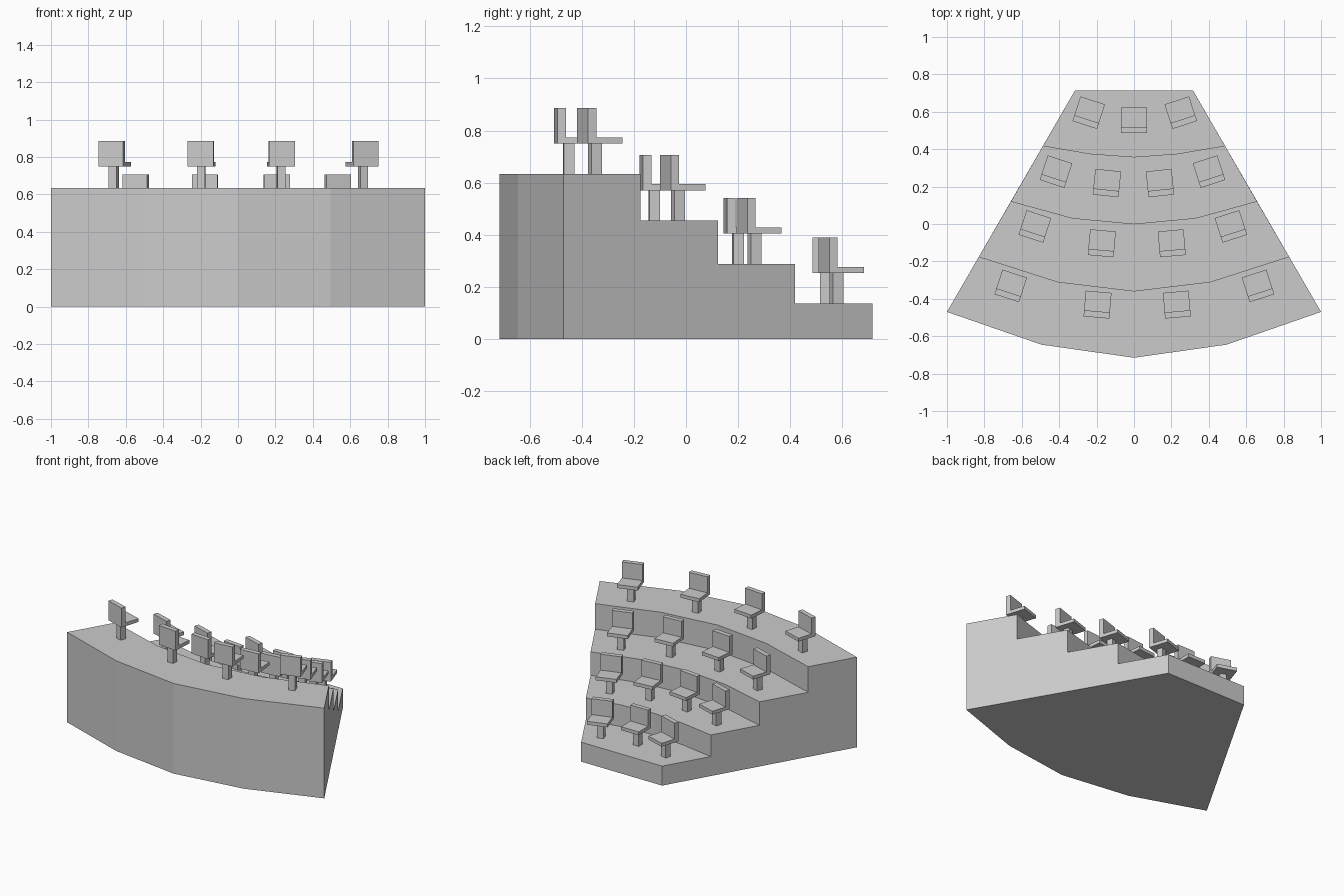
import bpy, bmesh
from math import radians
from mathutils import Matrix, Vector

if "Cube" in bpy.data.objects:
    bpy.data.objects.remove(bpy.data.objects["Cube"])

TIER_Z = [0.137, 0.289, 0.454, 0.634]

# Plan of the tier edges, half of each arc: (end, middle, centre)
ARCS = [
    [(0.315, 0.715), (0.158, 0.715), (0, 0.715)],
    [(0.486, 0.419), (0.235, 0.376), (0, 0.359)],
    [(0.657, 0.122), (0.330, 0.032), (0, 0.001)],
    [(0.829, -0.174), (0.408, -0.309), (0, -0.358)],
    [(1.000, -0.470), (0.495, -0.645), (0, -0.715)],
]


def finish(bm, name):
    bmesh.ops.recalc_face_normals(bm, faces=bm.faces)
    mesh = bpy.data.meshes.new(name)
    bm.to_mesh(mesh)
    bm.free()
    obj = bpy.data.objects.new(name, mesh)
    bpy.context.collection.objects.link(obj)
    return obj


# Stepped stand: one stair profile per station across the width, bridged
def build_stand():
    bm = bmesh.new()
    stations = [(0, -1), (1, -1), (2, 1), (1, 1), (0, 1)]
    loops = []
    for i, side in stations:
        pts = [(side * x, y) for x, y in (arc[i] for arc in ARCS)]
        profile = [(*pts[0], 0)]
        for t, z in enumerate(TIER_Z):
            profile += [(*pts[t], z), (*pts[t + 1], z)]
        profile.append((*pts[-1], 0))
        loops.append([bm.verts.new(p) for p in profile])
    n = len(loops[0])
    for a, b in zip(loops, loops[1:]):
        for k in range(n):
            bm.faces.new((a[k], a[(k + 1) % n], b[(k + 1) % n], b[k]))
    bm.faces.new(loops[0])
    bm.faces.new(loops[-1])
    finish(bm, "stepped_stand")


def add_box(bm, lo, hi):
    lo, hi = Vector(lo), Vector(hi)
    mat = Matrix.Translation((lo + hi) / 2) @ Matrix.Diagonal((*(hi - lo), 1))
    bmesh.ops.create_cube(bm, size=1, matrix=mat)


# Chair: post, seat pad and backrest, facing +y
def chair_mesh():
    bm = bmesh.new()
    add_box(bm, (-0.022, -0.04, 0), (0.022, 0.002, 0.117))
    add_box(bm, (-0.069, -0.036, 0.116), (0.069, 0.069, 0.140))
    add_box(bm, (-0.069, -0.069, 0.116), (0.069, -0.036, 0.252))
    obj = finish(bm, "chair")
    mesh = obj.data
    bpy.data.objects.remove(obj)
    return mesh


build_stand()

# Chair rows from lowest tier to highest: (x, y, turn in degrees)
ROWS = [
    [(-0.242, 0.595, -18), (0, 0.555, 0), (0.250, 0.595, 18)],
    [(-0.417, 0.280, -18), (-0.145, 0.219, -6), (0.139, 0.219, 6), (0.401, 0.280, 18)],
    [(-0.530, -0.013, -18), (-0.172, -0.103, -5), (0.202, -0.103, 5), (0.518, -0.013, 18)],
    [(-0.659, -0.331, -18), (-0.195, -0.431, -5), (0.229, -0.431, 5), (0.663, -0.331, 18)],
]
mesh = chair_mesh()
for r, (z, row) in enumerate(zip(TIER_Z, ROWS), 1):
    for c, (x, y, turn) in enumerate(row, 1):
        chair = bpy.data.objects.new(f"chair_row{r}_{c}", mesh)
        chair.location = (x, y, z)
        chair.rotation_euler.z = radians(turn)
        bpy.context.collection.objects.link(chair)
